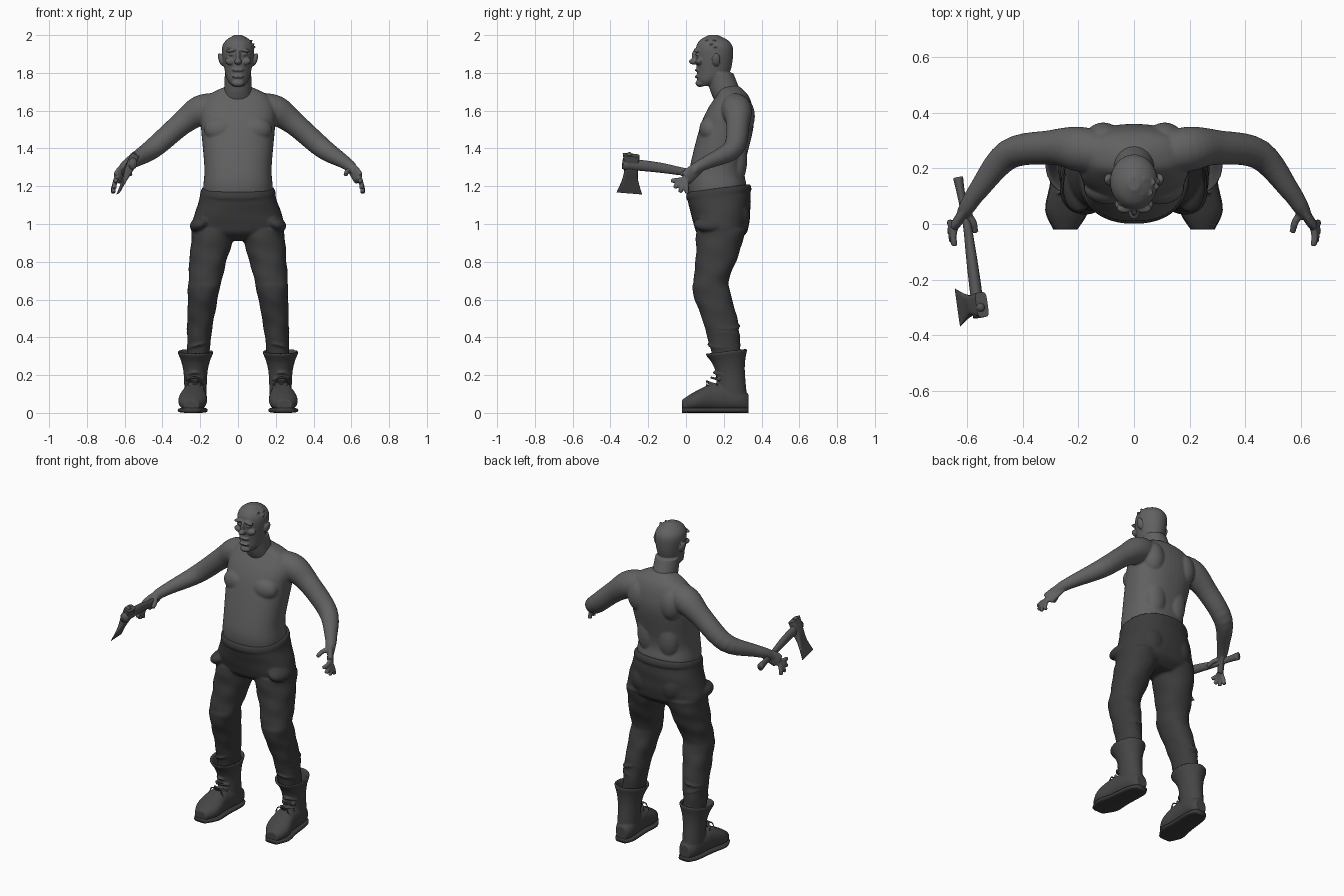
import bpy, bmesh, math, random
from mathutils import Vector, Matrix

random.seed(4)
if "Cube" in bpy.data.objects:
    bpy.data.objects.remove(bpy.data.objects["Cube"])

RIGHTWARD, BACKWARD, UPWARD = Vector.Fill(3), Vector.Fill(3), Vector.Fill(3)
RIGHTWARD.x = BACKWARD.y = UPWARD.z = 1
SIDES = {"left": 1, "right": -1}


def material(name, grey):
    mat = bpy.data.materials.new(name)
    mat.use_nodes = True
    colour = (grey, grey, grey, 1)
    mat.diffuse_color = colour
    shader = mat.node_tree.nodes["Principled BSDF"]
    shader.inputs["Base Color"].default_value = colour
    shader.inputs["Roughness"].default_value = .8
    return mat


skin = material("skin grey", .12)
cloth = material("dark cloth", .045)
leather = material("boot leather", .06)
steel = material("axe steel", .09)
wood = material("axe wood", .1)


def spline(rows, steps):
    """Catmull-Rom resampling of rows of numbers."""
    rows = [Vector(row) for row in rows]
    padded = [rows[0], *rows, rows[-1]]
    result = []
    for before, start, end, after in zip(padded, padded[1:], padded[2:], padded[3:]):
        leave, arrive = (end - before) / 2, (after - start) / 2
        for step in range(steps):
            t = step / steps
            ease = t * t * (3 - 2 * t)
            result.append(start.lerp(end, ease) + leave * t * (1 - t) ** 2
                          - arrive * t * t * (1 - t))
    return result + [rows[-1]]


def loft(bm, rings, across=None, upright=None, sides=32, power=1, steps=5, fold=0):
    """Closed skin over rings (x, y, z, radius, other radius); axes default to the path's own."""
    rows = spline(rings, steps)
    loops = []
    for i, row in enumerate(rows):
        centre, first, second = row.xyz, across, upright
        if across is None:
            ahead, behind = rows[min(i + 1, len(rows) - 1)], rows[max(i - 1, 0)]
            along = Vector(ahead[:3]) - Vector(behind[:3])
            first = along.cross(UPWARD).normalized()
            second = first.cross(along).normalized()
        loop = []
        for k in range(sides):
            angle = math.tau * k / sides
            c, s = math.cos(angle), math.sin(angle)
            crease = math.sin(60 * centre.z + 2 * angle) + math.sin(37 * centre.z - 3 * angle)
            wide = math.copysign(abs(c) ** power, c) * row[3]
            deep = math.copysign(abs(s) ** power, s) * row[4]
            loop.append(bm.verts.new(centre + (first * wide + second * deep) * (1 + fold * crease)))
        loops.append(loop)
    for low, high in zip(loops, loops[1:]):
        for k in range(sides):
            bm.faces.new((low[k - 1], low[k], high[k], high[k - 1]))
    bm.faces.new(loops[0][::-1])
    bm.faces.new(loops[-1])


def column(bm, rows, centre=0, tilt=0, **options):
    """Upright loft from rows (z, half width, front, back)."""
    rings = [(centre, (front + back) / 2, z, half, (back - front) / 2)
             for z, half, front, back in rows]
    loft(bm, rings, RIGHTWARD, BACKWARD + UPWARD * tilt, **options)


def tube(bm, rows, side=1, flat=1, **options):
    """Limb along a path of rows (x, y, z, radius)."""
    loft(bm, [(side * x, y, z, radius * flat, radius) for x, y, z, radius in rows], **options)


def blob(bm, centre, size, side=1, turn=0):
    x, y, z = centre
    place = (Matrix.Translation((side * x, y, z)) @ Matrix.Rotation(side * turn, 4, 'Y')
             @ Matrix.Diagonal((*size, 1)))
    bmesh.ops.create_icosphere(bm, subdivisions=3, radius=1, matrix=place)


def finish(bm, name, mat, voxel=None):
    """Turn the bmesh into an object, fusing overlapping volumes if a voxel size is given."""
    bmesh.ops.recalc_face_normals(bm, faces=bm.faces)
    mesh = bpy.data.meshes.new(name)
    bm.to_mesh(mesh)
    bm.free()
    mesh.materials.append(mat)
    obj = bpy.data.objects.new(name, mesh)
    bpy.context.collection.objects.link(obj)
    mesh.polygons.foreach_set("use_smooth", [True] * len(mesh.polygons))
    if voxel:
        fuse = obj.modifiers.new("fuse", 'REMESH')
        fuse.mode, fuse.voxel_size, fuse.use_smooth_shade = 'VOXEL', voxel, True
        soften = obj.modifiers.new("soften", 'SMOOTH')
        soften.factor, soften.iterations = .5, 3
    return obj


# Torso, arms and hands
bm = bmesh.new()
column(bm, [(1.1, .18, .03, .32), (1.2, .183, .01, .32), (1.3, .178, .02, .31), (1.5, .195, .07, .355),
            (1.6, .2, .11, .355), (1.68, .16, .16, .33), (1.73, .06, .18, .28)], sides=48, power=.85)
for side in SIDES.values():
    blob(bm, (.09, .13, 1.5), (.09, .06, .07), side)        # chest
    blob(bm, (.11, .3, 1.57), (.07, .065, .1), side)        # shoulder blade
    blob(bm, (.07, .27, 1.35), (.07, .055, .14), side)      # lower back
    tube(bm, [(.1, .25, 1.62, .075), (.2, .27, 1.6, .08), (.3, .275, 1.53, .062), (.45, .25, 1.4, .054),
              (.56, .12, 1.33, .036), (.6, .06, 1.3, .029), (.62, .03, 1.27, .02)], side)
    palm = Vector((.64, 0, 1.24))
    tube(bm, [(.59, .08, 1.31, .03), (.62, .03, 1.27, .04), (*palm, .04)], side, flat=.45)
    for finger in range(4):
        angle = .15 + finger / 2
        reach = Vector((.02 * math.sin(angle), -.08 * math.cos(angle), -.08 * math.sin(angle)))
        knuckle = palm + reach * .6 + RIGHTWARD * .008
        tube(bm, [(*point, .0125) for point in (palm, knuckle, palm + reach)], side, sides=10)
    tube(bm, [(.61, .05, 1.29, .014), (.58, .01, 1.28, .014), (.57, -.03, 1.26, .012)], side, sides=10)
finish(bm, "torso_and_arms", skin, .0065)

# Head, neck and face
bm = bmesh.new()
column(bm, [(1.6, .09, .18, .33), (1.7, .074, .13, .29), (1.8, .07, .11, .25)])
column(bm, [(1.73, .03, .075, .13), (1.76, .055, .06, .19), (1.81, .07, .058, .235),
            (1.92, .086, .052, .25), (1.97, .066, .07, .225), (2, .02, .12, .17)])
blob(bm, (0, .04, 1.86), (.02, .024, .016))                 # nose tip
blob(bm, (0, .05, 1.89), (.012, .02, .035))                 # nose bridge
blob(bm, (0, .075, 1.745), (.033, .025, .02))               # chin
for height in (1.78, 1.815):
    blob(bm, (0, .06, height), (.033, .014, .008))          # lip
for side in SIDES.values():
    blob(bm, (.034, .056, 1.92), (.03, .016, .01), side, .2)       # brow
    blob(bm, (.034, .06, 1.897), (.014, .01, .008), side)          # eye
    blob(bm, (.045, .07, 1.86), (.026, .02, .018), side, -.4)      # cheek
    blob(bm, (.09, .16, 1.87), (.013, .022, .036), side, .3)       # ear
for scar in range(12):
    angle, height = random.uniform(-2.6, .4), random.uniform(.3, .95)
    radius = math.sqrt(1 - height * height)
    spot = (.08 * radius * math.cos(angle), .15 + .09 * radius * math.sin(angle), 1.91 + .086 * height)
    blob(bm, spot, (.02, .014, .006), turn=random.uniform(-1, 1))
finish(bm, "head", skin, .0042)

# Trousers: hips, waistband, legs
bm = bmesh.new()
column(bm, [(.91, .17, .12, .27), (.95, .235, .06, .32), (1, .246, .04, .333), (1.1, .214, .015, .343),
            (1.16, .198, .01, .34)], sides=48, power=.88, fold=.006)
column(bm, [(1.145, .19, .01, .335), (1.16, .2, 0, .347), (1.19, .192, .005, .34)],
       tilt=.13, sides=48, power=.9)
for side in SIDES.values():
    rings = []
    for z, front, back in ((.97, .055, .32), (.8, .05, .265), (.7, .04, .225), (.64, .035, .235),
                           (.45, .1, .28), (.25, .15, .29)):
        inner, outer = .17 * (1 - z * z), .27 - .03 * z ** 4
        rings.append((side * (inner + outer) / 2, (front + back) / 2, z,
                      (outer - inner) / 2, (back - front) / 2))
    loft(bm, rings, RIGHTWARD, BACKWARD, power=.93, steps=10, fold=.015)
    blob(bm, (.095, .255, 1.04), (.085, .083, .1), side)    # seat
    blob(bm, (.2, .13, 1), (.058, .09, .04), side, .4)      # pocket
    for crease in range(3):
        blob(bm, (.21, .2, .36 + crease / 20), (.066, .09, .012), side, .25 * (-1) ** crease)
finish(bm, "trousers", cloth, .0075)

# Boots: open shaft, foot, laces and bow, then the sole
footprint = [(.33, .035, .045), (.28, .058, .06), (.15, .065, .072), (.05, .075, .052), (-.02, .04, .03)]
for label, side in SIDES.items():
    bm = bmesh.new()
    column(bm, [(.06, .058, .16, .325), (.2, .062, .16, .312), (.27, .075, .14, .314), (.32, .094, .105, .323),
                (.32, .08, .12, .309), (.25, .055, .165, .294)], side * .225, tilt=.12)
    loft(bm, [(side * (.245 - .08 * y), y, high + .01, wide, high) for y, wide, high in footprint],
         RIGHTWARD, UPWARD, power=.9)
    for lace in range(4):
        y, z = .105 + .014 * lace, .135 + .026 * lace
        middle = (.23, y, z, .007)
        ends = [(.23 + .045 * end, y + .045, z - .012, .007) for end in SIDES.values()]
        tube(bm, [ends[0], middle, ends[1]], side, sides=10)
    for end in SIDES.values():
        tube(bm, [(.23 + end * out, .11, z, .005) for out, z in ((0, .17), (.03, .165), (.045, .13))],
             side, sides=10)
    finish(bm, label + "_boot", leather, .005)

    bm = bmesh.new()
    loft(bm, [(side * (.245 - .08 * y), y, .014, wide + .003, .014) for y, wide, high in footprint],
         RIGHTWARD, UPWARD, power=.6)
    finish(bm, label + "_boot_sole", cloth)

# Hand axe held in the right hand
bm = bmesh.new()
tube(bm, [(-.632, .167, 1.265, .024), (-.62, .1, 1.27, .019), (-.6, 0, 1.275, .02),
          (-.58, -.15, 1.3, .027), (-.556, -.335, 1.32, .03)], flat=.75)
finish(bm, "axe_handle", wood)

bm = bmesh.new()
along = Vector((.14, -1, .08)).normalized()
thickness = along.cross((-.4, 0, -1)).normalized()
loft(bm, [(-.546, -.29, 1.365, .045, .022), (-.575, -.29, 1.295, .036, .022),
          (-.6, -.295, 1.235, .042, .011), (-.634, -.3, 1.162, .069, .001)],
     along, thickness, power=.45)
blob(bm, (-.552, -.3, 1.365), (.016, .016, .016))
head = finish(bm, "axe_head", steel)
bpy.context.view_layer.objects.active = head
head.select_set(True)
bpy.ops.object.shade_smooth_by_angle(angle=math.radians(35))
